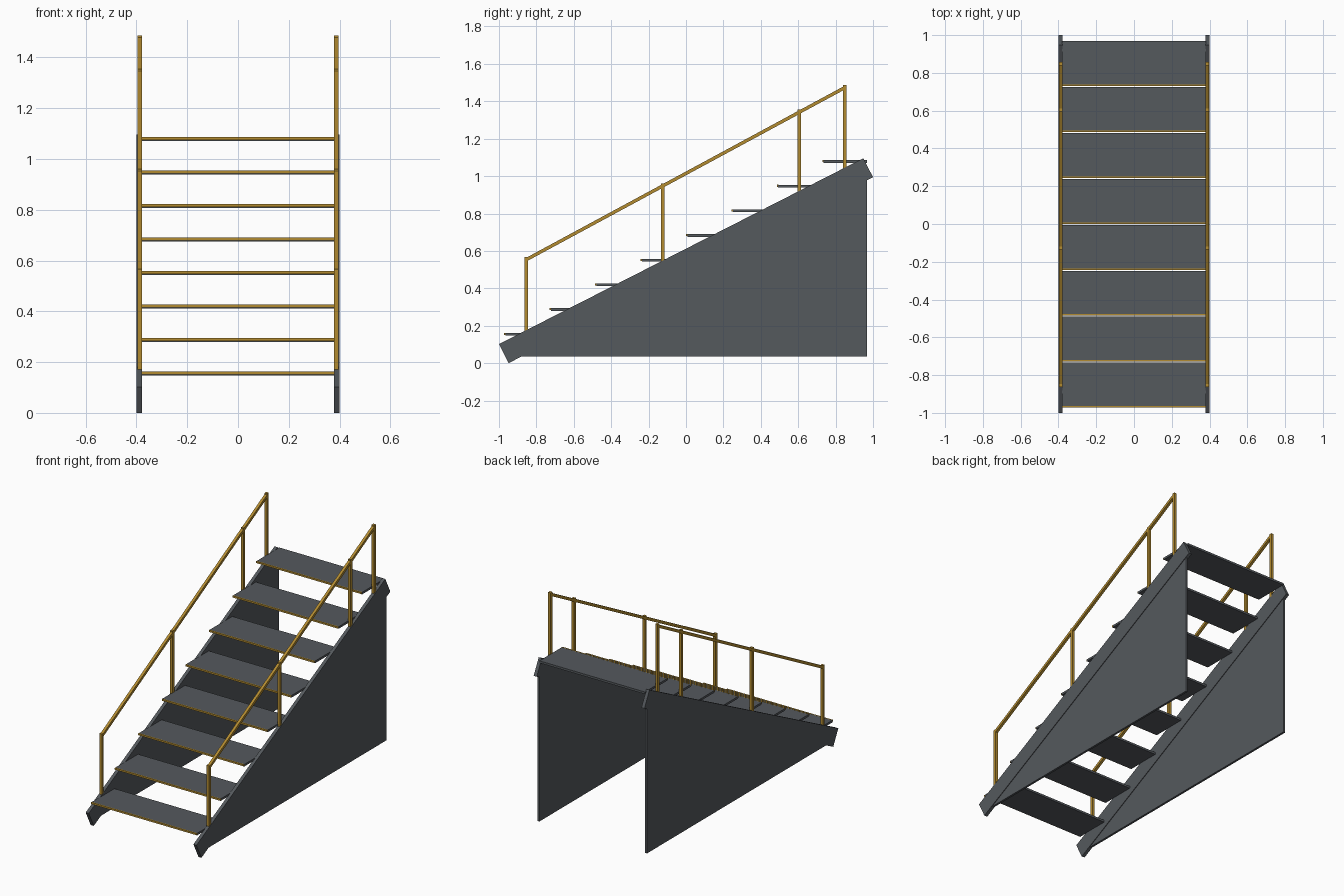
import bpy, bmesh, math
from mathutils import Matrix, Vector

if "Cube" in bpy.data.objects:
    bpy.data.objects.remove(bpy.data.objects["Cube"])

def material(name, rgb):
    m = bpy.data.materials.new(name)
    m.diffuse_color = (*rgb, 1)
    m.use_nodes = True
    m.node_tree.nodes["Principled BSDF"].inputs["Base Color"].default_value = m.diffuse_color
    return m

steel = material("dark_steel", (0.09, 0.10, 0.11))
gold = material("safety_yellow", (0.45, 0.26, 0.03))

def finish(name, bm, mat):
    bmesh.ops.recalc_face_normals(bm, faces=bm.faces)
    me = bpy.data.meshes.new(name)
    bm.to_mesh(me)
    bm.free()
    me.materials.append(mat)
    ob = bpy.data.objects.new(name, me)
    bpy.context.collection.objects.link(ob)
    return ob

def box(name, centre, size, mat, tilt=0.0):
    bm = bmesh.new()
    bmesh.ops.create_cube(bm, size=1, matrix=Matrix.Translation(centre)
                          @ Matrix.Rotation(tilt, 4, 'X') @ Matrix.Diagonal((*size, 1)))
    return finish(name, bm, mat)

def side_plate(name, x0, x1, outline, mat):
    bm = bmesh.new()
    face = bm.faces.new([bm.verts.new((x0, y, z)) for y, z in outline])
    ext = bmesh.ops.extrude_face_region(bm, geom=[face])
    bmesh.ops.translate(bm, vec=(x1 - x0, 0, 0),
                        verts=[v for v in ext["geom"] if isinstance(v, bmesh.types.BMVert)])
    return finish(name, bm, mat)

SLOPE = math.radians(27.03)

def stringer_top(y):
    return 0.107 + 0.51 * (y + 1)

def rail_z(y):
    return 0.553 + 0.54 * (y + 0.855)

for side, s in (("left", -1), ("right", 1)):
    # sloping side beam and the triangular panel beneath it
    box(f"{side}_stringer", (s * 0.389, 0, 0.548), (0.022, 2.187, 0.114), steel, SLOPE)
    side_plate(f"{side}_side_panel", s * 0.382, s * 0.396,
               [(-0.92, 0.035), (0.967, 0.035), (0.967, 1.02)], steel)

    # handrail posts
    posts = (-0.855, -0.125, 0.605, 0.848)
    for i, y in enumerate(posts):
        bottom, top = stringer_top(y) - 0.01, rail_z(y) + 0.014
        box(f"{side}_rail_post_{i + 1}", (s * 0.387, y, (bottom + top) / 2),
            (0.018, 0.018, top - bottom), gold)

    # sloping handrail
    a = Vector((s * 0.387, posts[0], rail_z(posts[0])))
    b = Vector((s * 0.387, posts[-1], rail_z(posts[-1])))
    d = b - a
    box(f"{side}_handrail", (a + b) / 2, (0.018, d.length, 0.018), gold, math.atan2(d.z, d.y))

# open treads with a yellow nosing strip along the front edge
for i in range(8):
    front, top = -0.972 + 0.2432 * i, 0.162 + 0.1319 * i
    box(f"tread_{i + 1}", (0, front + 0.122, top - 0.007), (0.762, 0.232, 0.014), steel)
    box(f"tread_nosing_{i + 1}", (0, front + 0.004, top - 0.005), (0.762, 0.008, 0.011), gold)
